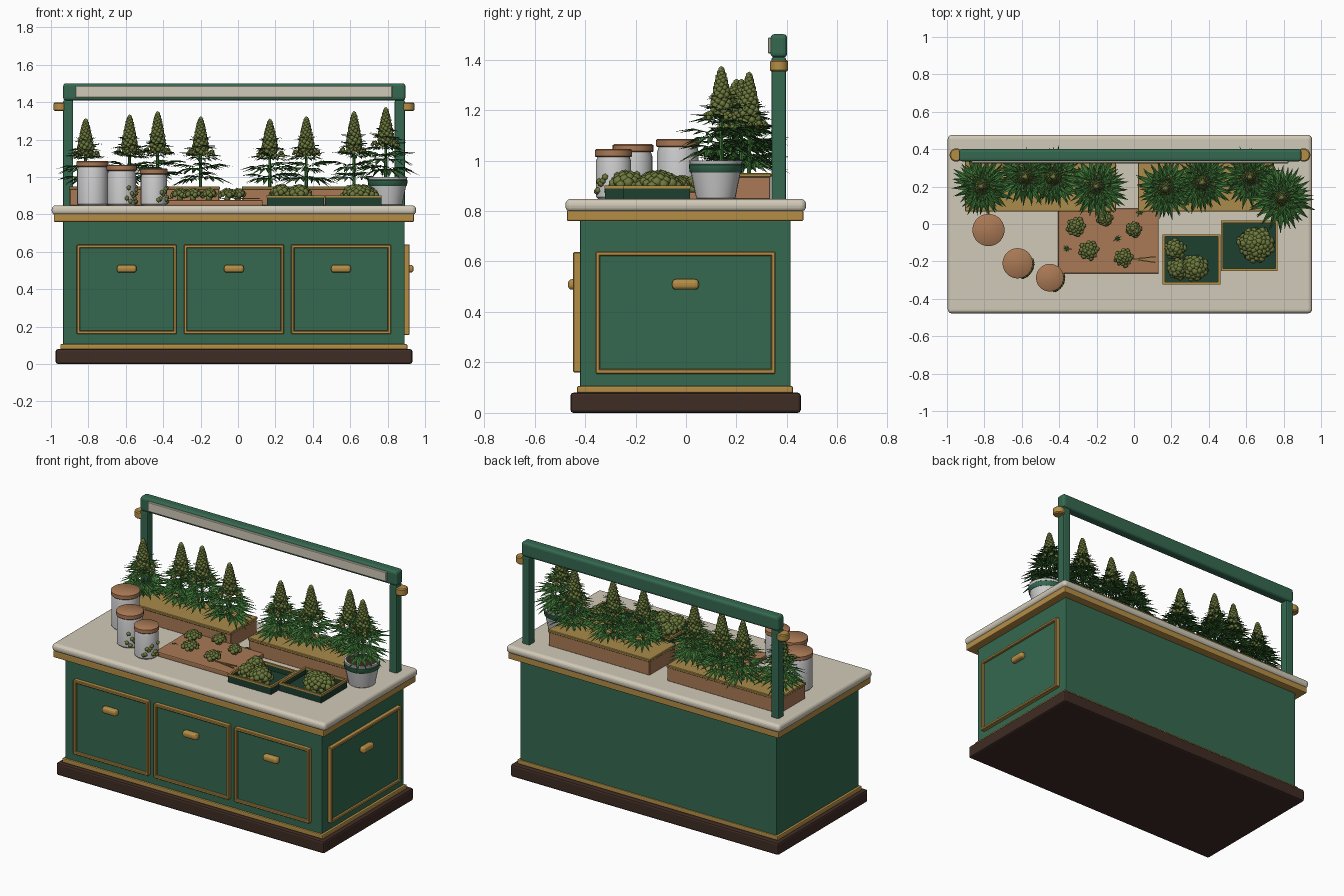
import bpy, bmesh, random
from math import sin, cos, pi, radians, sqrt
from mathutils import Vector, Matrix

if "Cube" in bpy.data.objects:
    bpy.data.objects.remove(bpy.data.objects["Cube"])

random.seed(7)
CX = -0.022  # centre line of the cabinet


def mat(name, *c):
    m = bpy.data.materials.new(name)
    m.diffuse_color = (*c, 1)
    m.use_nodes = True
    m.node_tree.nodes["Principled BSDF"].inputs["Base Color"].default_value = m.diffuse_color
    return m


GREEN = mat("green_paint", .035, .14, .08)
DARK = mat("tray_green", .012, .05, .03)
GOLD = mat("brass", .46, .27, .06)
CREAM = mat("stone", .64, .59, .48)
BROWN = mat("dark_wood", .05, .025, .018)
WOOD = mat("wood", .4, .19, .09)
TAN = mat("planter_top", .4, .26, .07)
WHITE = mat("white_glaze", .78, .8, .78)
LEAF = mat("leaf", .045, .17, .035)
BUD = mat("bud", .15, .19, .045)


def add(name, verts, faces, m, smooth=False):
    me = bpy.data.meshes.new(name)
    me.from_pydata([tuple(v) for v in verts], [], faces)
    me.materials.append(m)
    o = bpy.data.objects.new(name, me)
    bpy.context.collection.objects.link(o)
    if smooth:
        me.polygons.foreach_set("use_smooth", [True] * len(me.polygons))
    return o


def box(name, x0, x1, y0, y1, z0, z1, m, bev=0.0, seg=2):
    bm = bmesh.new()
    bmesh.ops.create_cube(bm, size=1)
    for v in bm.verts:
        v.co = ((x0 + x1) / 2 + v.co.x * (x1 - x0), (y0 + y1) / 2 + v.co.y * (y1 - y0),
                (z0 + z1) / 2 + v.co.z * (z1 - z0))
    if bev:
        bmesh.ops.bevel(bm, geom=bm.edges[:], offset=bev, segments=seg, profile=.5, affect='EDGES')
    me = bpy.data.meshes.new(name)
    bm.to_mesh(me)
    bm.free()
    me.materials.append(m)
    o = bpy.data.objects.new(name, me)
    bpy.context.collection.objects.link(o)
    return o


def lathe(name, x, y, prof, m, n=28):
    # prof: (radius, z) from bottom to top, capped at both ends
    vs = [(x + r * cos(2 * pi * i / n), y + r * sin(2 * pi * i / n), z) for r, z in prof for i in range(n)]
    fs = [(k * n + i, k * n + (i + 1) % n, (k + 1) * n + (i + 1) % n, (k + 1) * n + i)
          for k in range(len(prof) - 1) for i in range(n)]
    fs += [tuple(range(n - 1, -1, -1)), tuple(range((len(prof) - 1) * n, len(prof) * n))]
    o = add(name, vs, fs, m, True)
    o.data.set_sharp_from_angle(angle=radians(40))
    return o


# unit ball reused by every bud cluster
_b = bmesh.new()
bmesh.ops.create_icosphere(_b, subdivisions=1, radius=1)
BALL_V = [v.co.copy() for v in _b.verts]
BALL_F = [tuple(v.index for v in f.verts) for f in _b.faces]
_b.free()


def balls(name, spots):
    vs, fs = [], []
    for p, r in spots:
        k = len(vs)
        vs += [Vector(p) + v * r for v in BALL_V]
        fs += [tuple(i + k for i in f) for f in BALL_F]
    return add(name, vs, fs, BUD, True)


def clump(x, y, z, r, h, n, br):
    # dome of small balls
    out = []
    for i in range(n):
        t = (i + .5) / n
        a, q = i * 2.39996, sqrt(t)
        out.append(((x + r * q * cos(a), y + r * q * sin(a), z + h * sqrt(1 - t * .9)), br * random.uniform(.8, 1.15)))
    return out


def fan_leaf(vs, fs, base, az, pitch, L):
    # seven pointed leaflets spreading from one stalk end
    M = Matrix.Translation(base) @ Matrix.Rotation(az, 4, 'Z') @ Matrix.Rotation(-pitch, 4, 'Y')
    s = L * .3
    k = len(vs)
    vs += [M @ Vector(p) for p in ((0, -.003, 0), (0, .003, 0), (s, .003, 0), (s, -.003, 0))]
    fs.append((k, k + 3, k + 2, k + 1))
    for a, f in ((0, 1), (.45, .9), (-.45, .9), (.95, .7), (-.95, .7), (1.55, .42), (-1.55, .42)):
        l = L * .75 * f
        k = len(vs)
        for u, w in ((0, 0), (.45, .11), (.45, 0), (.45, -.11), (1, 0)):
            px, py = s + l * (u * cos(a) - w * sin(a)), l * (u * sin(a) + w * cos(a))
            vs.append(M @ Vector((px, py, -l * .28 * u * u + (l * .04 if w else 0))))
        fs.extend([(k, k + 2, k + 1), (k, k + 3, k + 2), (k + 1, k + 2, k + 4), (k + 2, k + 3, k + 4)])


def plant(i, x, y, z0, top, R):
    H = top - z0
    lathe(f"stem_{i}", x, y, [(.009, z0 - .02), (.006, top - .06)], LEAF, 6)
    vs, fs = [], []
    for t, L, n, p in ((.12, 1, 8, .15), (.26, .98, 8, .2), (.4, .75, 7, .3), (.52, .58, 7, .4), (.64, .42, 6, .45)):
        for j in range(n):
            az = 2 * pi * j / n + t * 9 + i + random.uniform(-.2, .2)
            fan_leaf(vs, fs, Vector((x, y, z0 + H * t)), az, p + random.uniform(-.25, .2), R * L * random.uniform(.9, 1.08))
    add(f"leaves_{i}", vs, fs, LEAF)
    # tapered flower head plus side buds
    spots, z1 = [], z0 + H * .48
    n = 85
    for j in range(n):
        t = j / (n - 1)
        r = .038 * (1 - t) ** .65 * min(1, .6 + t * 3)
        a = j * 2.39996
        spots.append(((x + r * cos(a), y + r * sin(a), z1 + (top - .012 - z1) * t), .0165 - .005 * t))
    for j in range(5):
        a = j * 2 * pi / 5 + i
        spots += clump(x + .06 * cos(a), y + .06 * sin(a), z0 + H * .42, .014, .03, 6, .011)
    balls(f"flower_head_{i}", spots)


# cabinet
box("plinth", -.975, .932, -.458, .455, 0, .08, BROWN, .012)
box("base_trim", -.95, .906, -.432, .424, .078, .106, GOLD, .006)
box("cabinet_body", -.935, .891, -.42, .415, .1, .765, GREEN, .006)
box("counter_trim", -.985, .941, -.472, .465, .76, .803, GOLD, .006)
box("countertop", -.996, .952, -.478, .476, .797, .848, CREAM, .022, 4)


def panel(name, c, w, z0, z1, side):
    # framed door with a handle, on the front or on the right side
    def b(nm, u0, u1, d, za, zb, m, bev=.004, seg=1, d0=-.02):
        if side:
            return box(nm, .891 + d0, .891 + d, u0, u1, za, zb, m, bev, seg)
        return box(nm, u0, u1, -.42 - d, -.42 - d0, za, zb, m, bev, seg)
    t = .018
    u0, u1 = c - w / 2, c + w / 2
    b(name + "_panel", u0 + .005, u1 - .005, .012, z0 + .005, z1 - .005, GREEN)
    for s, (a, e, p, q) in {"left": (u0, u0 + t, z0, z1), "right": (u1 - t, u1, z0, z1),
                            "bottom": (u0, u1, z0, z0 + t), "top": (u0, u1, z1 - t, z1)}.items():
        b(f"{name}_frame_{s}", a, e, .027, p, q, GOLD)
    b(name + "_handle", c - .053, c + .053, .048, .488, .53, GOLD, .016, 3, .008)


for i in range(3):
    panel(f"door_{i + 1}", CX + (i - 1) * .573, .535, .16, .638, False)
panel("side_door", -.002, .715, .155, .64, True)

# lamp rack
for s, x in (("left", -.908), ("right", .865)):
    box(f"rack_post_{s}", x - .027, x + .027, .339, .396, .84, 1.41, GREEN, .008)
    kx = x + (-.042 if s == "left" else .042)
    lathe(f"rack_knob_{s}", kx, .369, [(.03, 1.352), (.036, 1.358), (.036, 1.392), (.03, 1.398)], GOLD, 20)
box("rack_bar", -.935, .895, .335, .401, 1.408, 1.501, GREEN, .016, 3)
box("lamp_strip", -.87, .826, .324, .345, 1.424, 1.487, CREAM, .004, 1)

# planter boxes
for s, x0, x1 in (("left", -.9, -.1), ("right", .025, .745)):
    box(f"planter_{s}", x0, x1, .07, .335, .845, .938, WOOD, .004, 1)
    box(f"planter_top_{s}", x0 - .004, x1 + .004, .066, .338, .932, .95, TAN, .004, 1)

# pot with a green band
lathe("pot", .8, .118, [(.07, .846), (.078, .852), (.1, .96), (.104, .99), (.106, 1.0), (.092, 1.0), (.09, .985)], WHITE)
lathe("pot_band", .8, .118, [(.1, .952), (.104, .956), (.107, .982), (.103, .986)], GREEN)
lathe("pot_soil", .8, .118, [(.088, .97), (.088, .992)], BROWN)

# plants
for i, (x, y, z, t, r) in enumerate([
        (-.815, .2, .95, 1.315, .165), (-.58, .25, .95, 1.335, .16), (-.43, .25, .95, 1.353, .16),
        (-.2, .2, .95, 1.325, .165), (.17, .19, .95, 1.312, .165), (.365, .22, .95, 1.325, .16),
        (.62, .25, .95, 1.353, .16), (.79, .14, 1.0, 1.375, .178)]):
    plant(i + 1, x, y, z, t, r)

# jars with wooden lids
for i, (x, y, r, top) in enumerate([(-.778, -.032, .086, 1.086), (-.622, -.21, .081, 1.065), (-.45, -.287, .074, 1.046)]):
    b = r - .004
    lathe(f"jar_{i + 1}", x, y, [(b - .01, .846), (b, .856), (b, top - .05), (b - .008, top - .025)], WHITE)
    lathe(f"jar_lid_{i + 1}", x, y, [(r - .004, top - .032), (r, top - .028), (r, top - .005), (r - .006, top)], WOOD)
    if i:
        balls(f"jar_buds_{i + 1}", [((x + b * cos(a), y + b * sin(a), random.uniform(.865, .95)), .014)
                                    for a in [-1.2 + .14 * k for k in range(11)]])

# cutting board with buds, loose leaves and tweezers
box("cutting_board", -.405, .132, -.265, .082, .846, .876, WOOD, .006)
for i, (x, y, r) in enumerate([(-.31, -.015, .045), (-.155, .03, .035), (0, -.03, .033), (-.24, -.14, .047), (-.055, -.18, .043)]):
    balls(f"board_bud_{i + 1}", clump(x, y, .885, r, .042, 26, .0155) + [((x, y, .888), .02)])
vs, fs = [], []
for x, y, a in ((.02, .04, 1.2), (-.11, -.09, .5), (-.335, -.135, 3), (.01, .06, .3)):
    fan_leaf(vs, fs, Vector((x, y, .888)), a, 0, .05)
add("loose_leaves", vs, fs, LEAF)
for s, a in (("a", .1), ("b", -.16)):
    o = box(f"tweezer_{s}", -.02, .12, -.003, .003, -.003, .003, TAN)
    o.location = (-.005, -.187, .884)
    o.rotation_euler = (0, 0, a)

# harvest trays with brass rims
for i, (x0, x1, y0, y1) in enumerate([(.153, .462, -.323, -.055), (.464, .768, -.25, .018)]):
    n, t = f"tray_{i + 1}", .012
    box(n + "_floor", x0 + .004, x1 - .004, y0 + .004, y1 - .004, .846, .858, DARK)
    for s, (a, b, c, d) in {"left": (x0, x0 + t, y0, y1), "right": (x1 - t, x1, y0, y1),
                            "front": (x0, x1, y0, y0 + t), "back": (x0, x1, y1 - t, y1)}.items():
        box(f"{n}_wall_{s}", a + .002, b - .002, c + .002, d - .002, .846, .893, DARK)
        box(f"{n}_rim_{s}", a, b, c, d, .89, .902, GOLD)
heaps = [[(.22, -.135, .045, 22), (.235, -.24, .048, 24), (.325, -.235, .06, 30)],
         [(.655, -.11, .085, 50), (.61, -.1, .05, 20)]]
for i, hs in enumerate(heaps):
    spots = []
    for x, y, r, n in hs:
        spots += clump(x, y, .868, r, .075, n, .021) + clump(x, y, .862, r, .03, n // 2, .02)
    balls(f"tray_buds_{i + 1}", spots)
